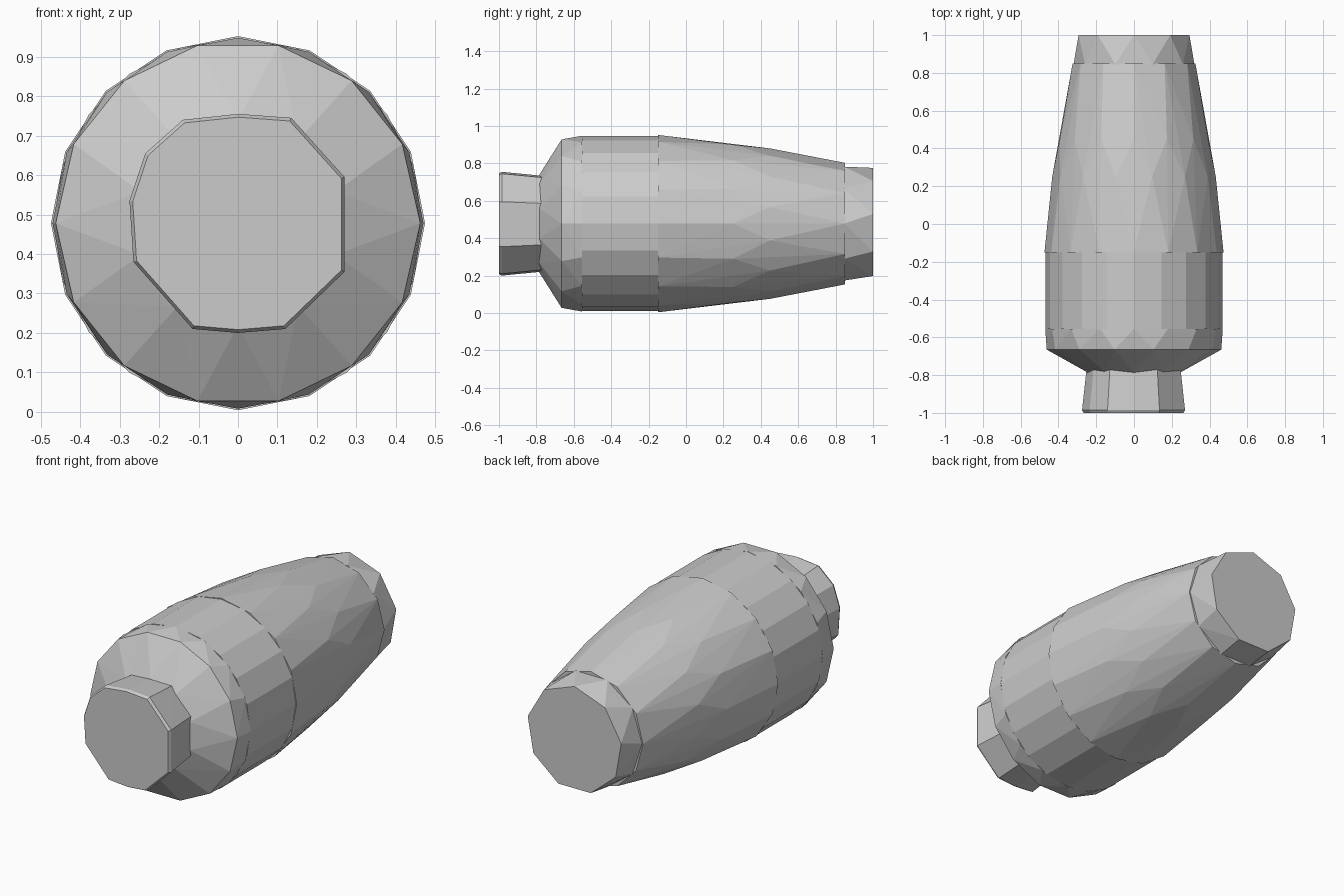
import bpy, bmesh, math

if "Cube" in bpy.data.objects:
    bpy.data.objects.remove(bpy.data.objects["Cube"])

CZ = 0.478  # height of the long axis


def ring(y, r, n, turn=0.0):
    """Points of an n-sided ring around the y axis; turn is in steps."""
    return [(r * math.sin(2 * math.pi * (i + turn) / n), y,
             CZ + r * math.cos(2 * math.pi * (i + turn) / n)) for i in range(n)]


def hull(name, points):
    """Closed flat-faced convex part through the given points."""
    bm = bmesh.new()
    for p in points:
        bm.verts.new(p)
    res = bmesh.ops.convex_hull(bm, input=bm.verts[:])
    junk = {v for v in res["geom_interior"] + res["geom_unused"]
            if isinstance(v, bmesh.types.BMVert)}
    bmesh.ops.delete(bm, geom=list(junk), context='VERTS')
    bmesh.ops.recalc_face_normals(bm, faces=bm.faces[:])
    me = bpy.data.meshes.new(name)
    bm.to_mesh(me)
    bm.free()
    ob = bpy.data.objects.new(name, me)
    bpy.context.collection.objects.link(ob)
    return ob


# Front neck: irregular outline, narrowing towards the shoulder
outline = [(0, .755), (.135, .745), (.27, .595), (.27, .355), (.12, .21), (0, .2),
           (-.115, .21), (-.265, .38), (-.275, .535), (-.235, .655), (-.14, .74)]
neck = [(x, -0.985, z) for x, z in outline]
neck += [(x * 0.97, -1.0, CZ + (z - CZ) * 0.97) for x, z in outline]
neck += [(x * 0.91, -0.76, CZ + (z - CZ) * 0.92) for x, z in outline]
hull("front_neck", neck)

# Sloped shoulder
hull("shoulder", ring(-0.785, 0.26, 10) + ring(-0.665, 0.462, 14, 0.5)
     + ring(-0.555, 0.47, 16))

# Straight drum
hull("drum", ring(-0.557, 0.468, 20) + ring(-0.148, 0.468, 20))

# Long tapered body
hull("tapered_body", ring(-0.15, 0.474, 16) + ring(0.25, 0.433, 14, 0.5)
     + ring(0.45, 0.402, 14) + ring(0.85, 0.325, 12))

# Rear tip
hull("rear_tip", ring(0.845, 0.32, 10, 0.5) + ring(1.0, 0.298, 9))
